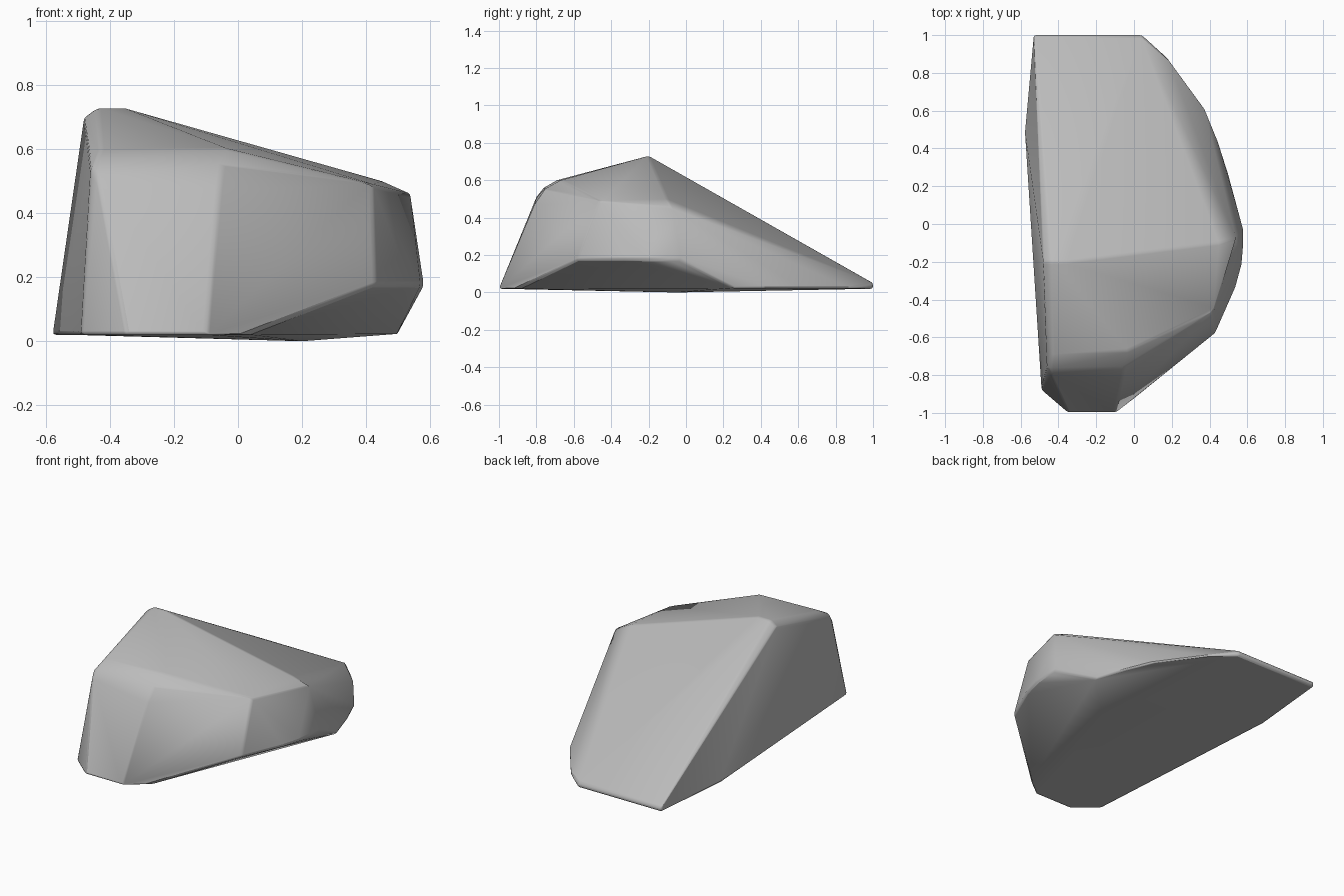
import bpy, bmesh, math

if "Cube" in bpy.data.objects:
    bpy.data.objects.remove(bpy.data.objects["Cube"], do_unlink=True)

# Stone colour
stone = bpy.data.materials.new("stone_grey")
stone.use_nodes = True
grey = (0.5, 0.5, 0.5, 1)
stone.diffuse_color = grey
stone.node_tree.nodes["Principled BSDF"].inputs["Base Color"].default_value = grey

# Corner points of the boulder
base = [(-.49, -.88), (-.35, -1), (-.1, -1), (.03, -.9), (.5, .26), (.44, .45),
        (.37, .62), (.18, .88), (.04, 1), (-.53, 1), (-.58, .48)]
waist = [(.43, -.58), (.54, -.33), (.57, -.22), (.58, -.1), (.58, -.03)]
crest = [(-.48, -.2, .7), (-.44, -.2, .73), (-.36, -.2, .73), (.45, -.1, .5),
         (.54, -.08, .46), (.48, -.28, .47), (.42, -.46, .49)]
brow = [(-.46, -.76, .54), (-.44, -.8, .51), (-.44, -.76, .56), (-.43, -.69, .6),
        (-.06, -.81, .47), (-.05, -.76, .55), (-.03, -.67, .6)]
back_lip = [(-.53, 1, .05), (.04, 1, .05)]
points = [(x, y, .02) for x, y in base] + [(x, y, .175) for x, y in waist]
points += crest + brow + back_lip + [(.2, -.05, 0)]

# Wrap the points in one faceted skin
bm = bmesh.new()
for p in points:
    bm.verts.new(p)
hull = bmesh.ops.convex_hull(bm, input=bm.verts)
spare = [v for v in bm.verts if not v.link_faces]
bmesh.ops.delete(bm, geom=spare, context='VERTS')
bmesh.ops.dissolve_limit(bm, angle_limit=math.radians(2), verts=bm.verts, edges=bm.edges)
bmesh.ops.recalc_face_normals(bm, faces=bm.faces)
mesh = bpy.data.meshes.new("boulder")
bm.to_mesh(mesh)
bm.free()
mesh.materials.append(stone)
boulder = bpy.data.objects.new("boulder", mesh)
bpy.context.collection.objects.link(boulder)

# Worn edges
bpy.context.view_layer.objects.active = boulder
boulder.select_set(True)
bevel = boulder.modifiers.new("worn_edges", 'BEVEL')
bevel.width = .012
bevel.segments = 2
bevel.limit_method = 'ANGLE'
bevel.angle_limit = math.radians(25)
bpy.ops.object.shade_smooth_by_angle(angle=math.radians(40))
